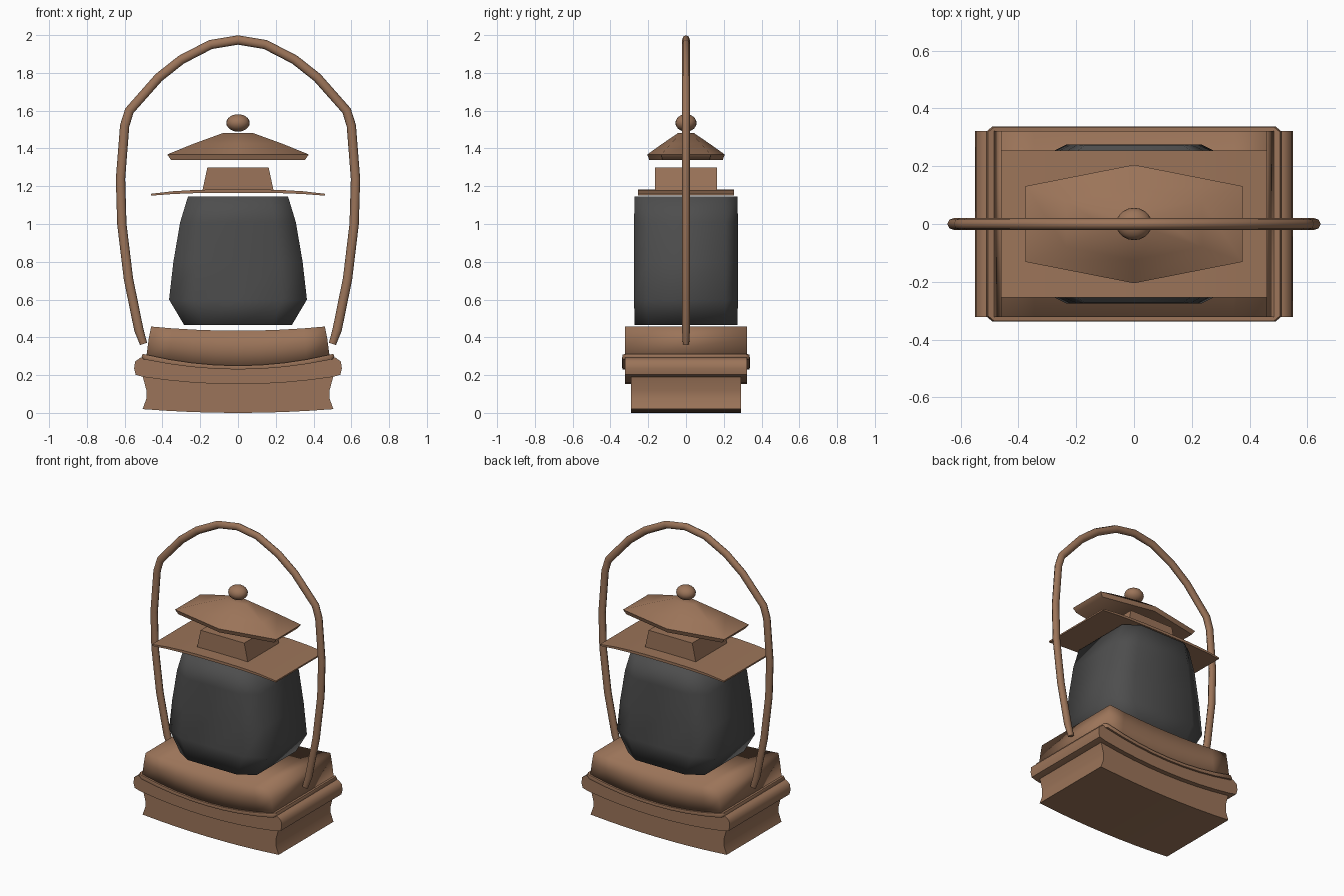
import bpy, bmesh, math

if "Cube" in bpy.data.objects:
    bpy.data.objects.remove(bpy.data.objects["Cube"])

def material(name, rgb):
    m = bpy.data.materials.new(name)
    m.diffuse_color = (*rgb, 1)
    m.use_nodes = True
    m.node_tree.nodes["Principled BSDF"].inputs["Base Color"].default_value = m.diffuse_color
    return m

COPPER = material("copper", (0.33, 0.175, 0.10))
DARK = material("dark_glass", (0.075, 0.075, 0.075))

def finish(obj, mat, angle):
    obj.data.materials.append(mat)
    for p in obj.data.polygons:
        p.use_smooth = True
    obj.data.set_sharp_from_angle(angle=math.radians(angle))

def loft(name, rows, mat=COPPER, corner=(0, 0), n=9, power=2, angle=50):
    """Stack of cut-corner rectangles; row = half width, half depth, z at ends, z in middle.
    corner = share of width / depth cut off each corner."""
    fx, fy = corner
    bm = bmesh.new()
    rings = []
    for w, d, z_end, z_mid in rows:
        inner = w * (1 - fx)
        pts = [(0, d)] if n == 1 else [(-inner + 2 * inner * i / (n - 1), d) for i in range(n)]
        if fx:
            pts = [(-w, d * (1 - fy))] + pts + [(w, d * (1 - fy))]
        z = lambda x: z_mid + (z_end - z_mid) * abs(x / w) ** power
        front = [bm.verts.new((x, -y, z(x))) for x, y in pts]
        back = [bm.verts.new((x, y, z(x))) for x, y in pts]
        rings.append((front, back))
    for (f0, b0), (f1, b1) in zip(rings, rings[1:]):
        lo, hi = f0 + b0[::-1], f1 + b1[::-1]
        for i in range(len(lo)):
            j = (i + 1) % len(lo)
            bm.faces.new((lo[i], lo[j], hi[j], hi[i]))
    for f, b in (rings[0], rings[-1]):
        for i in range(len(f) - 1):
            bm.faces.new((f[i], f[i + 1], b[i + 1], b[i]))
    bmesh.ops.recalc_face_normals(bm, faces=bm.faces[:])
    me = bpy.data.meshes.new(name)
    bm.to_mesh(me)
    bm.free()
    obj = bpy.data.objects.new(name, me)
    bpy.context.collection.objects.link(obj)
    finish(obj, mat, angle)
    return obj

# Sagging stepped base
loft("base_foot", [(.505, .29, .02, .0), (.485, .29, .075, .055),
                   (.485, .29, .12, .095), (.505, .29, .195, .16)])
loft("base_band", [(.50, .322, .19, .152), (.542, .322, .202, .162),
                   (.55, .322, .235, .195), (.545, .322, .272, .222), (.515, .322, .293, .237)])
loft("base_ridge", [(.505, .335, .285, .23), (.51, .338, .298, .24), (.505, .335, .313, .25)],
     corner=(.04, .05))
loft("base_shoulder", [(.485, .322, .30, .24), (.473, .322, .39, .34), (.46, .322, .457, .435)],
     angle=95)

# Glass body with cut corners
loft("glass_body", [(.285, .272, .465, .465), (.365, .275, .60, .60), (.342, .275, .80, .80),
                    (.306, .275, 1.01, 1.01), (.265, .272, 1.145, 1.145)],
     mat=DARK, corner=(.36, .24), n=3, angle=95)

# Brim and collar above the glass
loft("brim", [(.46, .255, 1.15, 1.165), (.46, .255, 1.16, 1.183)], power=3)
loft("collar", [(.19, .165, 1.17, 1.17), (.162, .165, 1.30, 1.30)], n=3)

# Six-sided lid
loft("lid", [(.355, .195, 1.34, 1.34), (.375, .205, 1.368, 1.368), (.235, .125, 1.425, 1.425),
             (.075, .04, 1.483, 1.483)], corner=(1, .36), n=1, angle=60)

# Knob
bpy.ops.mesh.primitive_uv_sphere_add(segments=20, ring_count=12, location=(0, 0, 1.535))
knob = bpy.context.object
knob.name = "knob"
knob.scale = (.062, .056, .046)
finish(knob, COPPER, 60)

# Carrying handle
half = [(.50, .365), (.525, .44), (.58, .71), (.615, 1.0), (.622, 1.24), (.60, 1.52), (.575, 1.60),
        (.42, 1.775), (.30, 1.87), (.145, 1.95)]
path = [(-x, z) for x, z in half] + [(0, 1.974)] + half[::-1]
cu = bpy.data.curves.new("handle", "CURVE")
cu.dimensions = "3D"
cu.bevel_depth = .026
cu.bevel_resolution = 2
cu.use_fill_caps = True
sp = cu.splines.new("POLY")
sp.points.add(len(path) - 1)
for i, (p, (x, z)) in enumerate(zip(sp.points, path)):
    p.co = (x, 0, z, 1)
    p.radius = .75 if i in (0, len(path) - 1) else .95
sp.use_smooth = True
handle = bpy.data.objects.new("handle", cu)
handle.scale.y = .85
bpy.context.collection.objects.link(handle)
cu.materials.append(COPPER)
